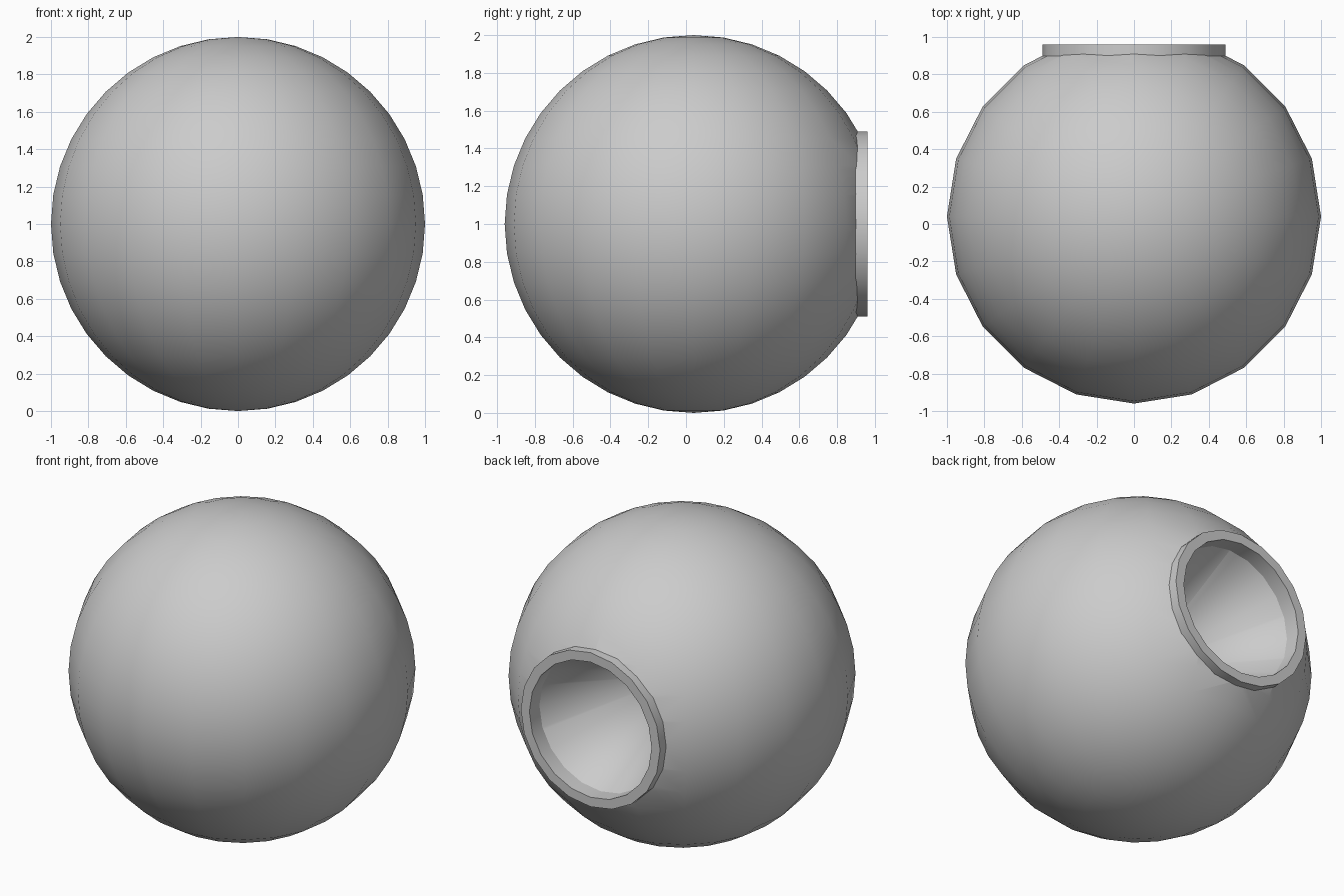
import bpy
import bmesh
import math
from mathutils import Matrix

cube = bpy.data.objects.get("Cube")
if cube:
    bpy.data.objects.remove(cube, do_unlink=True)

SIDES = 20
CENTRE = Matrix.Translation((0, 0.04, 1))
TO_BACK = Matrix.Rotation(math.radians(-90), 4, "X")  # local z -> +y

grey = bpy.data.materials.new("plain grey")
grey.use_nodes = True
colour = (0.6, 0.6, 0.6, 1)
grey.diffuse_color = colour
grey.node_tree.nodes["Principled BSDF"].inputs["Base Color"].default_value = colour


def add_object(name, bm):
    bmesh.ops.recalc_face_normals(bm, faces=bm.faces)
    mesh = bpy.data.meshes.new(name)
    bm.to_mesh(mesh)
    bm.free()
    mesh.materials.append(grey)
    obj = bpy.data.objects.new(name, mesh)
    bpy.context.collection.objects.link(obj)
    return obj


def smooth(obj, degrees):
    bpy.ops.object.select_all(action="DESELECT")
    obj.select_set(True)
    bpy.context.view_layer.objects.active = obj
    bpy.ops.object.shade_smooth_by_angle(angle=math.radians(degrees))


# Round body
bm = bmesh.new()
bmesh.ops.create_uvsphere(bm, u_segments=SIDES, v_segments=SIDES, radius=1, matrix=CENTRE)
body = add_object("round_body", bm)

# Conical hollow, with its tip at the body's centre
reach = 1.2
bm = bmesh.new()
bmesh.ops.create_cone(bm, cap_ends=True, segments=SIDES, radius1=0, radius2=reach * math.tan(math.radians(27.7)),
                      depth=reach, matrix=CENTRE @ TO_BACK @ Matrix.Translation((0, 0, reach / 2)))
bmesh.ops.remove_doubles(bm, verts=bm.verts, dist=0.0001)
cutter = add_object("hollow_cutter", bm)
cutter.hide_render = True

cut = body.modifiers.new("hollow", "BOOLEAN")
cut.operation = "DIFFERENCE"
cut.solver = "EXACT"
cut.object = cutter
bpy.context.view_layer.objects.active = body
bpy.ops.object.modifier_apply(modifier=cut.name)
bpy.data.objects.remove(cutter, do_unlink=True)
smooth(body, 30)

# Collar: a rectangular section spun around the hollow's axis
bm = bmesh.new()
section = [bm.verts.new((r, y, 1)) for r, y in ((0.49, 0.8), (0.49, 0.96), (0.43, 0.96), (0.43, 0.8))]
edges = [bm.edges.new((section[i], section[(i + 1) % 4])) for i in range(4)]
bmesh.ops.spin(bm, geom=section + edges, cent=(0, 0, 1), axis=(0, 1, 0),
               angle=math.tau, steps=SIDES, use_merge=True)
bmesh.ops.remove_doubles(bm, verts=bm.verts, dist=0.0001)
collar = add_object("collar", bm)
smooth(collar, 30)
